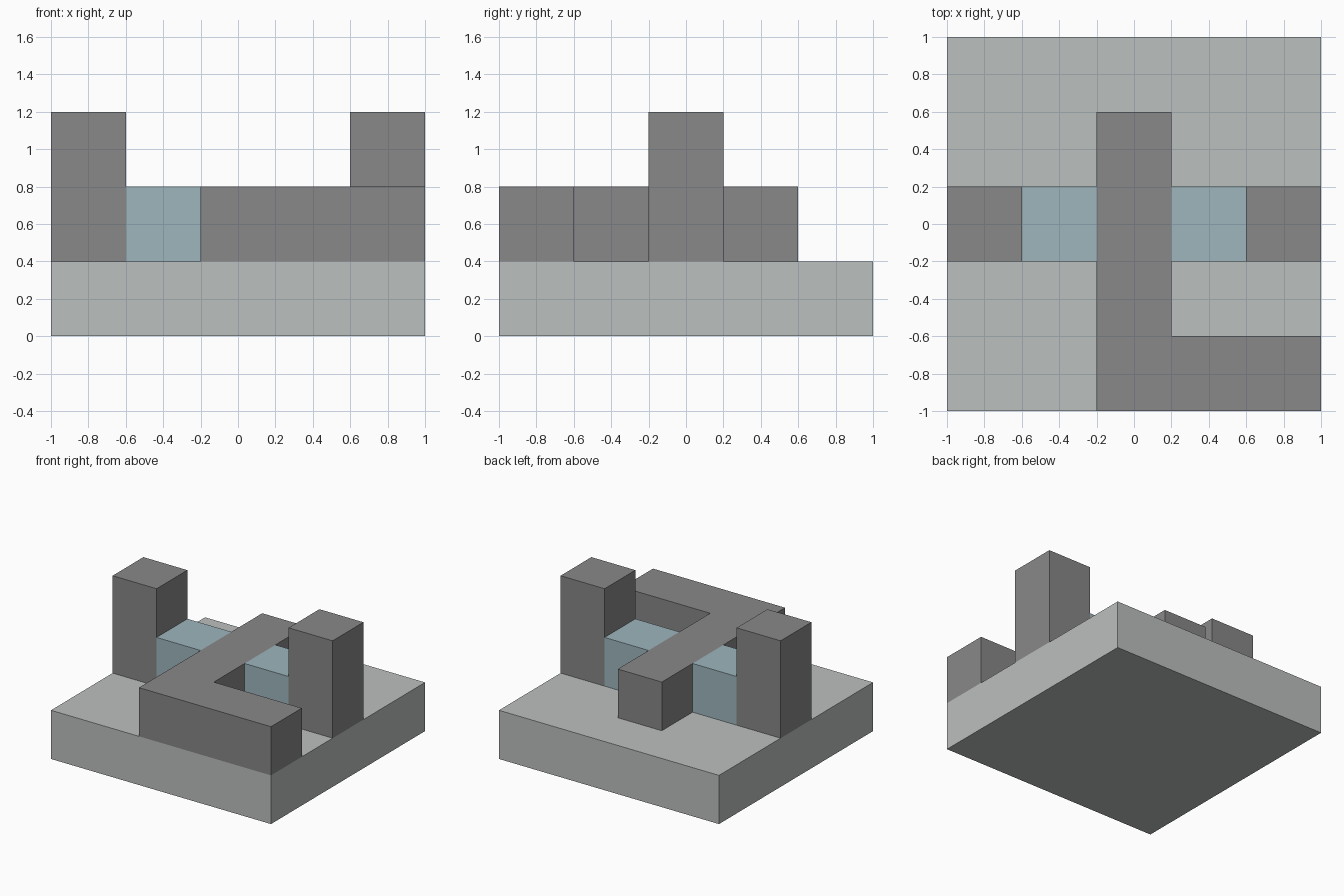
import bpy
import bmesh

if "Cube" in bpy.data.objects:
    bpy.data.objects.remove(bpy.data.objects["Cube"], do_unlink=True)


def make_material(name, rgb):
    mat = bpy.data.materials.new(name)
    mat.use_nodes = True
    color = (*rgb, 1.0)
    mat.diffuse_color = color
    mat.node_tree.nodes["Principled BSDF"].inputs["Base Color"].default_value = color
    return mat


def extrude_outline(name, outline, bottom, top, mat):
    """Extrude a floor-plan outline straight up into a flat-sided solid."""
    bm = bmesh.new()
    face = bm.faces.new([bm.verts.new((x, y, bottom)) for x, y in outline])
    result = bmesh.ops.extrude_face_region(bm, geom=[face])
    raised = [v for v in result["geom"] if isinstance(v, bmesh.types.BMVert)]
    bmesh.ops.translate(bm, verts=raised, vec=(0, 0, top - bottom))
    bmesh.ops.recalc_face_normals(bm, faces=bm.faces)
    mesh = bpy.data.meshes.new(name)
    bm.to_mesh(mesh)
    bm.free()
    mesh.materials.append(mat)
    obj = bpy.data.objects.new(name, mesh)
    bpy.context.collection.objects.link(obj)
    return obj


def block(name, x0, x1, y0, y1, bottom, top, mat):
    return extrude_outline(name, [(x0, y0), (x1, y0), (x1, y1), (x0, y1)], bottom, top, mat)


light_stone = make_material("light stone", (0.50, 0.525, 0.515))
dark_stone = make_material("dark stone", (0.246, 0.246, 0.246))
pale_glass = make_material("pale blue glass", (0.337, 0.468, 0.515))

FLOOR, WALL, PILLAR = 0.4, 0.8, 1.2

# Square base slab
block("base_slab", -1, 1, -1, 1, 0, FLOOR, light_stone)

# L-shaped wall: long spine with a foot along the front edge
extrude_outline(
    "wall",
    [(-0.2, -1), (1, -1), (1, -0.6), (0.2, -0.6), (0.2, 0.6), (-0.2, 0.6)],
    FLOOR, WALL, dark_stone)

# Matching pillar and glass block on each side of the spine
for side, sign in (("right", -1), ("left", 1)):
    inner, middle, outer = 0.2 * sign, 0.6 * sign, sign
    block(side + "_glass", *sorted((inner, middle)), -0.2, 0.2, FLOOR, WALL, pale_glass)
    block(side + "_pillar", *sorted((middle, outer)), -0.2, 0.2, FLOOR, PILLAR, dark_stone)
